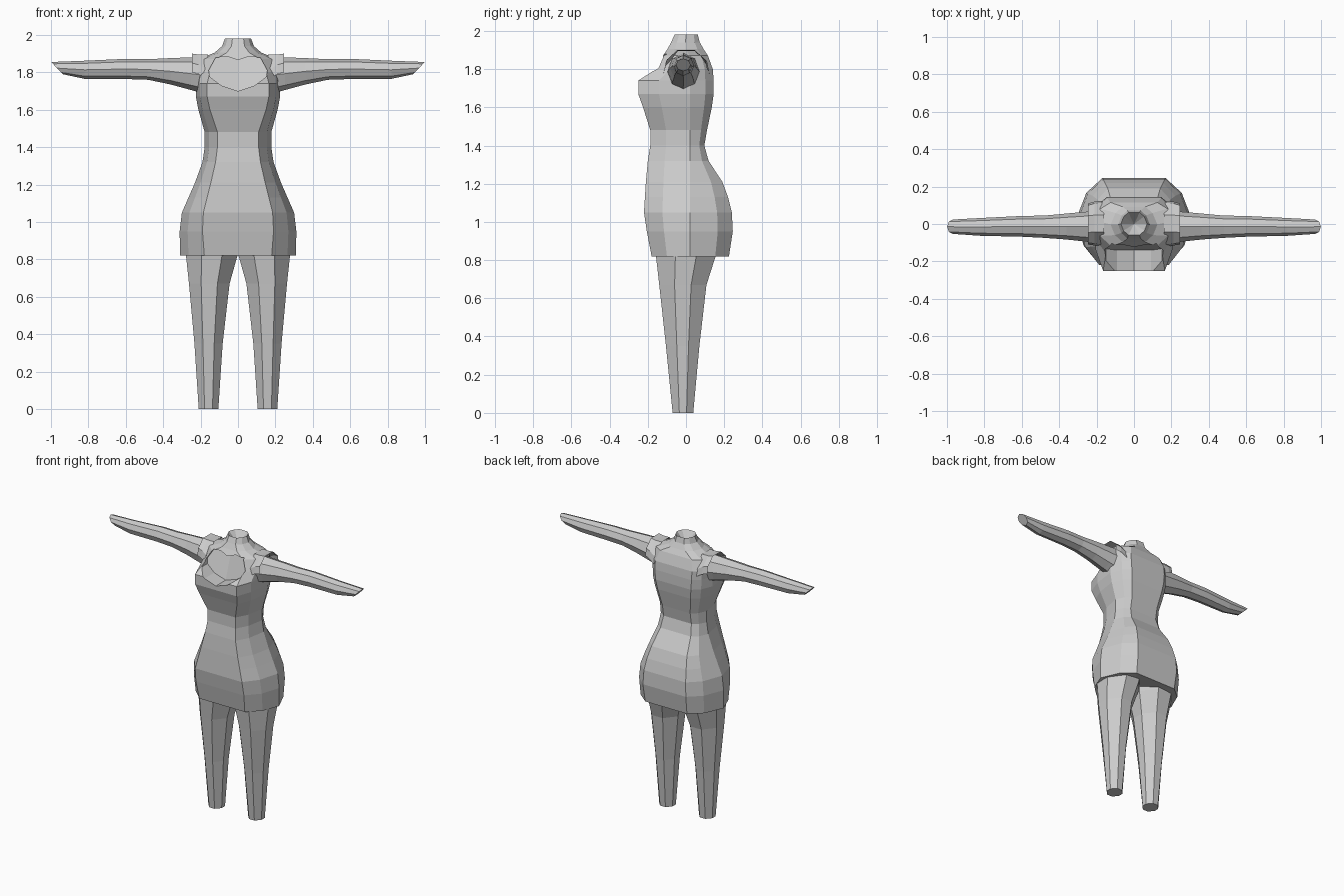
import bpy, bmesh, math
from mathutils import Vector

if "Cube" in bpy.data.objects:
    bpy.data.objects.remove(bpy.data.objects["Cube"])


def make(name, bm):
    bmesh.ops.recalc_face_normals(bm, faces=bm.faces)
    me = bpy.data.meshes.new(name)
    bm.to_mesh(me)
    bm.free()
    ob = bpy.data.objects.new(name, me)
    bpy.context.collection.objects.link(ob)
    return ob


def loft(name, rings, start=None, end=None, closed=True):
    """Skin rings of points; ends close to a given point or with a flat cap."""
    bm = bmesh.new()
    vs = [[bm.verts.new(p) for p in r] for r in rings]
    n = len(vs[0])
    for a, b in zip(vs, vs[1:]):
        for i in range(n if closed else n - 1):
            j = (i + 1) % n
            bm.faces.new((a[i], a[j], b[j], b[i]))
    if closed:
        for ring, tip in ((vs[0], start), (vs[-1], end)):
            if tip is None:
                bm.faces.new(ring)
            else:
                t = bm.verts.new(tip)
                for i in range(n):
                    bm.faces.new((ring[i], ring[(i + 1) % n], t))
    return make(name, bm)


def mirror(ob):
    m = ob.modifiers.new("Mirror", 'MIRROR')
    m.use_axis[0] = True
    m.use_clip = False
    m.use_mirror_merge = False


def dress_ring(z, w, yf, yb, fx, bx):
    ys = 0.02 if z < 1.9 else (yf + yb) / 2
    half = [(fx, yf), (fx + .65 * (w - fx), ys + .6 * (yf - ys)), (w, ys),
            (bx + .6 * (w - bx), ys + .65 * (yb - ys)), (bx, yb)]
    return [(x, y, z) for x, y in half] + [(-x, y, z) for x, y in reversed(half)]


# dress with shoulders and neck: z, half width, front y, back y, front / back flat half width
profile = [
    (.82, .31, -.18, .225, .18, .165),
    (.95, .312, -.205, .245, .19, .17),
    (1.05, .30, -.22, .24, .185, .165),
    (1.13, .265, -.215, .22, .165, .155),
    (1.21, .23, -.21, .19, .145, .14),
    (1.32, .19, -.20, .118, .12, .12),
    (1.40, .178, -.187, .096, .11, .11),
    (1.48, .178, -.187, .11, .11, .11),
    (1.60, .212, -.225, .135, .15, .13),
    (1.67, .225, -.25, .145, .165, .14),
    (1.74, .225, -.25, .145, .165, .145),
    (1.80, .23, -.157, .14, .15, .145),
    (1.87, .215, -.12, .115, .12, .125),
    (1.905, .125, -.097, .092, .06, .06),
    (1.94, .085, -.078, .072, .035, .035),
    (1.98, .07, -.06, .062, .03, .03),
]
dress = loft("dress", [dress_ring(*p) for p in profile], start=(0, .02, .86), end=(0, 0, 1.90))

# sweetheart opening in the chest, with a creased floor
heart = [(0, 1.70), (.09, 1.73), (.15, 1.775), (.157, 1.81), (.12, 1.878), (.06, 1.885), (0, 1.865)]
outline = heart + [(-x, z) for x, z in reversed(heart[1:-1])]
bm = bmesh.new()
front = [bm.verts.new((x, -.4, z)) for x, z in outline]
floor = [bm.verts.new((x, -.14 + .35 * (z - 1.7) - .12 * abs(x), z)) for x, z in outline]
n = len(outline)
for i in range(n):
    j = (i + 1) % n
    bm.faces.new((front[i], front[j], floor[j], floor[i]))
bm.faces.new(front)
k = len(heart) - 1
bm.faces.new(floor[:k + 1])
bm.faces.new(floor[k:] + floor[:1])
cutter = make("neckline_cutter", bm)
cutter.hide_render = True
cutter.hide_viewport = True
cut = dress.modifiers.new("Neckline", 'BOOLEAN')
cut.operation = 'DIFFERENCE'
cut.solver = 'EXACT'
cut.object = cutter


# arms: x, top z, bottom z, front y, back y, shear of the end
def arm_ring(x, zt, zb, yf, yb, shear=0):
    zc, yc, hz, hy = (zt + zb) / 2, (yf + yb) / 2, (zt - zb) / 2, (yb - yf) / 2
    pts = []
    for i in range(8):
        a = i * math.tau / 8
        pts.append((x + shear * hz * math.sin(a), yc + hy * math.cos(a), zc + hz * math.sin(a)))
    return pts


arm = loft("arm", [arm_ring(*s) for s in [
    (.16, 1.885, 1.68, -.10, .075),
    (.25, 1.88, 1.705, -.095, .066),
    (.36, 1.876, 1.735, -.083, .056),
    (.48, 1.87, 1.76, -.074, .045),
    (.60, 1.872, 1.764, -.068, .043),
    (.82, 1.862, 1.765, -.063, .032),
    (.968, 1.855, 1.79, -.053, .024, .95)]])
mirror(arm)


# short sleeve cap arching over each shoulder
def cap_ring(x, top, y0, y1, low):
    yc = (y0 + y1) / 2
    return [(x, y0, low), (x, y0 + .01, low + .05), (x, yc - .045, top),
            (x, yc + .045, top), (x, y1 - .01, low + .05), (x, y1, low)]


cap = loft("sleeve_cap", [cap_ring(.16, 1.895, -.12, .125, 1.76),
                          cap_ring(.21, 1.895, -.115, .12, 1.79),
                          cap_ring(.245, 1.90, -.11, .11, 1.80)], closed=False)
mirror(cap)


# legs: z, inner x, outer x, front y, back y
def leg_ring(z, xi, xo, yf, yb):
    xc, yc, hx, hy = (xi + xo) / 2, (yf + yb) / 2, (xo - xi) / 2, (yb - yf) / 2
    oct8 = [(1, -.35), (.4, -1), (-.4, -1), (-1, -.35), (-1, .35), (-.4, 1), (.4, 1), (1, .35)]
    return [(xc + hx * u, yc + hy * v, z) for u, v in oct8]


leg = loft("leg", [leg_ring(*s) for s in [
    (0, .105, .21, -.07, .038),
    (.35, .082, .233, -.105, .07),
    (.67, .045, .262, -.14, .107),
    (.82, .003, .278, -.157, .155),
    (.90, .002, .27, -.15, .165)]])
mirror(leg)
